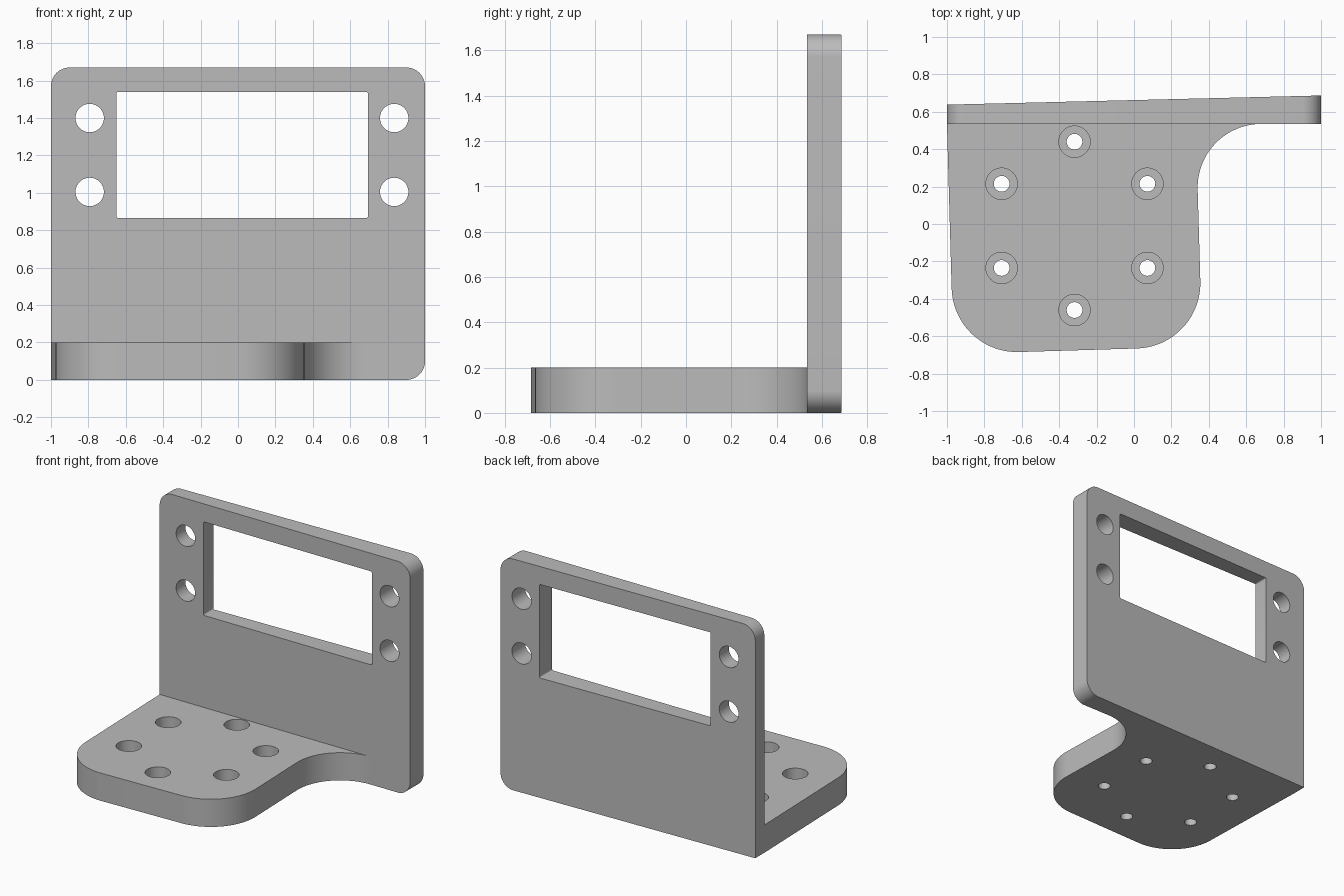
import bpy, bmesh, math
from mathutils import Vector

old = bpy.data.objects.get("Cube")
if old:
    bpy.data.objects.remove(old, do_unlink=True)

grey = bpy.data.materials.new("light grey")
grey.use_nodes = True
grey.diffuse_color = (0.5, 0.5, 0.5, 1)
grey.node_tree.nodes["Principled BSDF"].inputs["Base Color"].default_value = (0.5, 0.5, 0.5, 1)


def rounded(corners, steps=20):
    """Outline from (x, y, radius) corners, each rounded by a tangent arc."""
    out = []
    for i, (x, y, r) in enumerate(corners):
        p = Vector((x, y))
        if r == 0:
            out.append(p)
            continue
        a = (Vector(corners[i - 1][:2]) - p).normalized()
        b = (Vector(corners[(i + 1) % len(corners)][:2]) - p).normalized()
        half = a.angle(b) / 2
        centre = p + (a + b).normalized() * r / math.sin(half)
        start = p + a * r / math.tan(half) - centre
        end = p + b * r / math.tan(half) - centre
        sweep = start.angle(end)
        for k in range(steps + 1):
            t = k / steps
            out.append(centre + (start * math.sin((1 - t) * sweep)
                                 + end * math.sin(t * sweep)) / math.sin(sweep))
    return out


def circle(cx, cy, r, n=40):
    return [Vector((cx + r * math.cos(math.tau * k / n), cy + r * math.sin(math.tau * k / n)))
            for k in range(n)]


def prism(name, outline, lo, hi, upright=False):
    """Extrude an outline along z, or along y when upright."""
    place = (lambda p, d: (p.x, d, p.y)) if upright else (lambda p, d: (p.x, p.y, d))
    bm = bmesh.new()
    rings = [[bm.verts.new(place(p, d)) for p in outline] for d in (lo, hi)]
    bm.faces.new(rings[0])
    bm.faces.new(rings[1])
    n = len(outline)
    for i in range(n):
        j = (i + 1) % n
        bm.faces.new((rings[0][i], rings[0][j], rings[1][j], rings[1][i]))
    bmesh.ops.recalc_face_normals(bm, faces=bm.faces)
    mesh = bpy.data.meshes.new(name)
    bm.to_mesh(mesh)
    bm.free()
    mesh.materials.append(grey)
    obj = bpy.data.objects.new(name, mesh)
    bpy.context.collection.objects.link(obj)
    return obj


def combine(target, other, operation):
    mod = target.modifiers.new(operation.lower(), "BOOLEAN")
    mod.operation, mod.object, mod.solver = operation, other, "EXACT"
    bpy.context.view_layer.objects.active = target
    bpy.ops.object.modifier_apply(modifier=mod.name)
    bpy.data.objects.remove(other, do_unlink=True)


# Upright plate, with a back face that tapers across its width
FRONT = 0.535
bracket = prism("mounting_bracket", rounded(
    [(-1, 0, 0), (1, 0, 0.1), (1, 1.67, 0.1), (-1, 1.67, 0.1)]), FRONT, 0.66, True)
for v in bracket.data.vertices:
    if v.co.y > 0.6:
        v.co.y = 0.6625 + 0.0245 * v.co.x

# Base flange, running into the plate
base = prism("base_flange", rounded(
    [(-1, 0.6, 0), (-1, FRONT, 0), (-0.965, -0.695, 0.35), (0.365, -0.655, 0.35),
     (0.33, FRONT, 0.34), (0.75, FRONT, 0), (0.75, 0.6, 0)]), 0, 0.2)
combine(bracket, base, "UNION")

# Window and four screw holes through the plate
window = rounded([(-0.65, 0.865, 0.01), (0.695, 0.865, 0.01),
                  (0.695, 1.54, 0.01), (-0.65, 1.54, 0.01)], 4)
combine(bracket, prism("window_cutter", window, 0.4, 0.9, True), "DIFFERENCE")
for x in (-0.793, 0.835):
    for z in (1.005, 1.4):
        combine(bracket, prism("plate_hole_cutter", circle(x, z, 0.076), 0.4, 0.9, True), "DIFFERENCE")

# Ring of six counterbored holes in the base
for k in range(6):
    a = math.radians(30 + 60 * k)
    x, y = -0.318 + 0.45 * math.cos(a), -0.01 + 0.45 * math.sin(a)
    combine(bracket, prism("bore_cutter", circle(x, y, 0.042), -0.1, 0.3), "DIFFERENCE")
    combine(bracket, prism("counterbore_cutter", circle(x, y, 0.084), 0.08, 0.3), "DIFFERENCE")

bpy.ops.object.select_all(action="DESELECT")
bracket.select_set(True)
bpy.context.view_layer.objects.active = bracket
bpy.ops.object.shade_smooth_by_angle(angle=math.radians(30))
